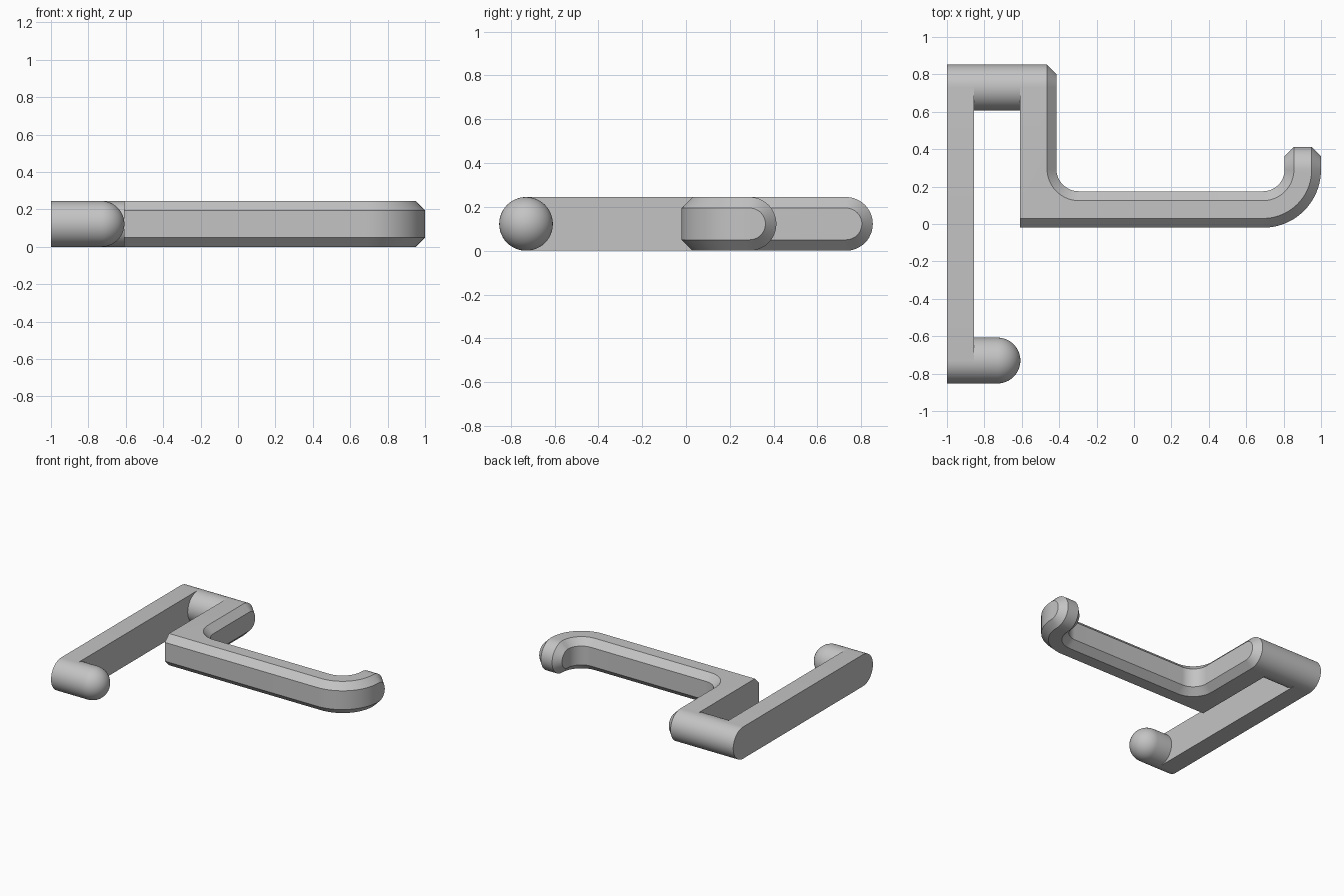
import bpy, bmesh
from math import pi, sin, cos, radians

if "Cube" in bpy.data.objects:
    bpy.data.objects.remove(bpy.data.objects["Cube"], do_unlink=True)

R = 0.1225       # half thickness of every part
CH = 0.05        # chamfer size
BACK_Y, FRONT_Y, TIP_Y = 0.73, -0.73, 0.29

grey = bpy.data.materials.new("plain grey")
grey.use_nodes = True
colour = (0.55, 0.55, 0.55, 1)
grey.diffuse_color = colour
grey.node_tree.nodes["Principled BSDF"].inputs["Base Color"].default_value = colour


def finish(name, bm):
    bmesh.ops.remove_doubles(bm, verts=bm.verts, dist=0.0005)
    bmesh.ops.recalc_face_normals(bm, faces=bm.faces)
    mesh = bpy.data.meshes.new(name)
    bm.to_mesh(mesh)
    bm.free()
    mesh.materials.append(grey)
    obj = bpy.data.objects.new(name, mesh)
    bpy.context.collection.objects.link(obj)
    bpy.ops.object.select_all(action='DESELECT')
    obj.select_set(True)
    bpy.context.view_layer.objects.active = obj
    bpy.ops.object.shade_smooth_by_angle(angle=radians(30))
    return obj


def bridge(bm, a, b, skip=()):
    n = len(a)
    for i in range(n):
        if i not in skip:
            j = (i + 1) % n
            bm.faces.new((a[i], a[j], b[j], b[i]))


def lathe(bm, profile, y, half=False, steps=48):
    """Turn (x, radius) points about an axis along x; half keeps the +y side."""
    count = steps // 2 + 1 if half else steps
    rings = []
    for x, r in profile:
        angles = [2 * pi * k / steps - pi / 2 for k in range(count)]
        rings.append([bm.verts.new((x, y + r * cos(a), R + r * sin(a))) for a in angles])
    for a, b in zip(rings, rings[1:]):
        bridge(bm, a, b, (count - 1,) if half else ())
    bm.faces.new(rings[0])
    bm.faces.new(rings[-1])


def arc(cx, cy, r, start, end, steps=20):
    return [(cx + r * cos(radians(start + (end - start) * k / steps)),
             cy + r * sin(radians(start + (end - start) * k / steps)))
            for k in range(steps + 1)]


# Mounting bar with rounded ends
bm = bmesh.new()
outline = [(y + BACK_Y, z) for y, z in arc(0, R, R, -90, 90, 24)]
outline += [(y + FRONT_Y, z) for y, z in arc(0, R, R, 90, 270, 24)]
left, right = [[bm.verts.new((x, y, z)) for y, z in outline] for x in (-1, -0.855)]
bridge(bm, left, right)
bm.faces.new(left)
bm.faces.new(right)
finish("mounting_bar", bm)

# Round-nosed peg at the front end of the bar
bm = bmesh.new()
nose = [(-0.73 + R * sin(a), R * cos(a)) for a in [pi / 2 * k / 16 for k in range(17)]]
nose[-1] = (nose[-1][0], 0.001)
lathe(bm, [(-0.86, R)] + nose, FRONT_Y)
finish("round_peg", bm)

# Round spindle joining the bar to the handle
bm = bmesh.new()
lathe(bm, [(-0.86, R), (-0.605, R)], BACK_Y)
finish("spindle", bm)


# Chamfered hooked handle, drawn as a plan outline at each level
def handle_plan(inset):
    pts = [(-0.61, TIP_Y - 0.31 + inset)]
    pts += arc(0.69, TIP_Y, 0.31 - inset, -90, 0)
    tip_edge = len(pts) - 1
    pts += arc(0.69, TIP_Y, 0.115 + inset, 0, -90)
    pts += arc(-0.295, 0.295, 0.12 + inset, 270, 180)
    back_edge = len(pts)
    pts += [(-0.415 - inset, BACK_Y), (-0.61, BACK_Y)]
    return pts, (tip_edge, back_edge)


bm = bmesh.new()
levels = []
for z, inset in ((0, CH), (CH, 0), (2 * R - CH, 0), (2 * R, CH)):
    pts, open_edges = handle_plan(inset)
    levels.append([bm.verts.new((x, y, z)) for x, y in pts])
for a, b in zip(levels, levels[1:]):
    bridge(bm, a, b, open_edges)
bm.faces.new(levels[0])
bm.faces.new(levels[-1])
# Rounded ends continue the chamfered section
lathe(bm, [(0.805, R - CH), (0.805 + CH, R), (1 - CH, R), (1, R - CH)], TIP_Y, True)
lathe(bm, [(-0.61, R), (-0.415 - CH, R), (-0.415, R - CH)], BACK_Y, True)
finish("hooked_handle", bm)
